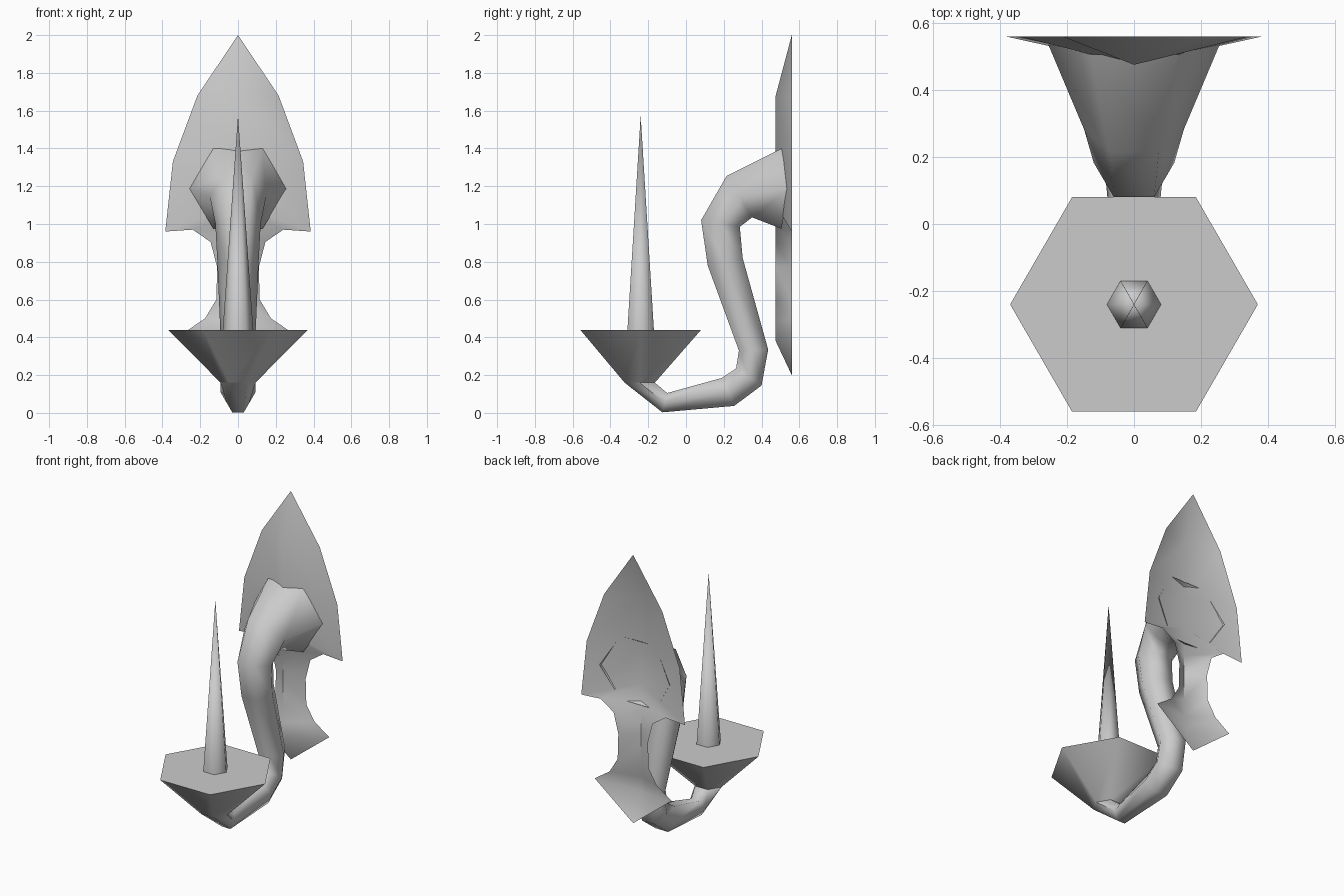
import bpy, bmesh, math
from mathutils import Vector

if "Cube" in bpy.data.objects:
    bpy.data.objects.remove(bpy.data.objects["Cube"])


def make_object(name, verts, faces, fix_normals=True):
    mesh = bpy.data.meshes.new(name)
    bm = bmesh.new()
    vs = [bm.verts.new(v) for v in verts]
    for f in faces:
        bm.faces.new([vs[i] for i in f])
    if fix_normals:
        bmesh.ops.recalc_face_normals(bm, faces=bm.faces)
    bm.to_mesh(mesh)
    bm.free()
    ob = bpy.data.objects.new(name, mesh)
    bpy.context.collection.objects.link(ob)
    bpy.ops.object.select_all(action='DESELECT')
    ob.select_set(True)
    bpy.context.view_layer.objects.active = ob
    bpy.ops.object.shade_smooth_by_angle(angle=math.radians(65))
    return ob


def hex_ring(a, b):
    """Regular hexagon whose flat sides are centred on side-view points a and b (y, z)."""
    a, b = Vector((0, *a)), Vector((0, *b))
    centre, half = (a + b) / 2, (b - a) / 2
    r = half.length / math.cos(math.pi / 6)
    up = half.normalized()
    return [centre + Vector((r * math.cos(t), 0, 0)) + up * r * math.sin(t)
            for t in (i * math.pi / 3 for i in range(6))]


def bridge(n_rings):
    return [(k * 6 + i, k * 6 + (i + 1) % 6, k * 6 + 6 + (i + 1) % 6, k * 6 + 6 + i)
            for k in range(n_rings - 1) for i in range(6)]


# Dish: flared hexagonal cup with a flat top
rings = hex_ring((-0.325, 0.16), (-0.165, 0.16)) + hex_ring((-0.56, 0.44), (0.08, 0.44))
make_object("dish", rings, bridge(2) + [tuple(range(6, 12))])

# Spike: tall six-sided point
base = hex_ring((-0.31, 0.44), (-0.17, 0.44))
make_object("spike", base + [Vector((0, -0.24, 1.575))],
            [(i, (i + 1) % 6, 6) for i in range(6)] + [tuple(range(6))])

# Arm: hexagonal tube through paired side-view points (outer, inner)
path = [((-0.325, 0.16), (-0.165, 0.16)), ((-0.125, 0.003), (-0.10, 0.105)),
        ((0.255, 0.037), (0.19, 0.185)), ((0.40, 0.145), (0.265, 0.235)),
        ((0.435, 0.335), (0.28, 0.33)), ((0.30, 0.82), (0.115, 0.78)),
        ((0.285, 0.985), (0.08, 1.02)), ((0.35, 1.035), (0.215, 1.255))]
arm = [v for a, b in path for v in hex_ring(a, b)]
for v in hex_ring((0.505, 0.975), (0.505, 1.40)):  # flared end follows the plate fold
    x = v.x * 1.06
    arm.append(Vector((x, 0.465 + 0.31 * abs(x), v.z)))
make_object("arm", arm, bridge(len(path) + 1))

# Back plate: leaf outline folded along a forward spine; rows of (edge x, edge z, spine z)
rows = [(0.215, 1.68, 1.68), (0.345, 1.33, 1.33), (0.385, 0.96, 1.10), (0.24, 0.97, 0.98),
        (0.145, 0.905, 0.90), (0.11, 0.77, 0.77), (0.115, 0.60, 0.60),
        (0.175, 0.50, 0.48), (0.285, 0.425, 0.38)]
verts = [(0, 0.56, 2.0)]
for x, z, s in rows:
    verts += [(-x, 0.56, z), (0, 0.475, s), (x, 0.56, z)]
verts.append((0, 0.56, 0.20))
end = len(verts) - 1
faces = [(0, 1, 2), (0, 2, 3), (end, end - 2, end - 3), (end, end - 1, end - 2)]
for k in range(len(rows) - 1):
    p = 1 + 3 * k
    faces += [(p, p + 3, p + 4, p + 1), (p + 1, p + 4, p + 5, p + 2)]
make_object("back_plate", verts, faces, fix_normals=False)
